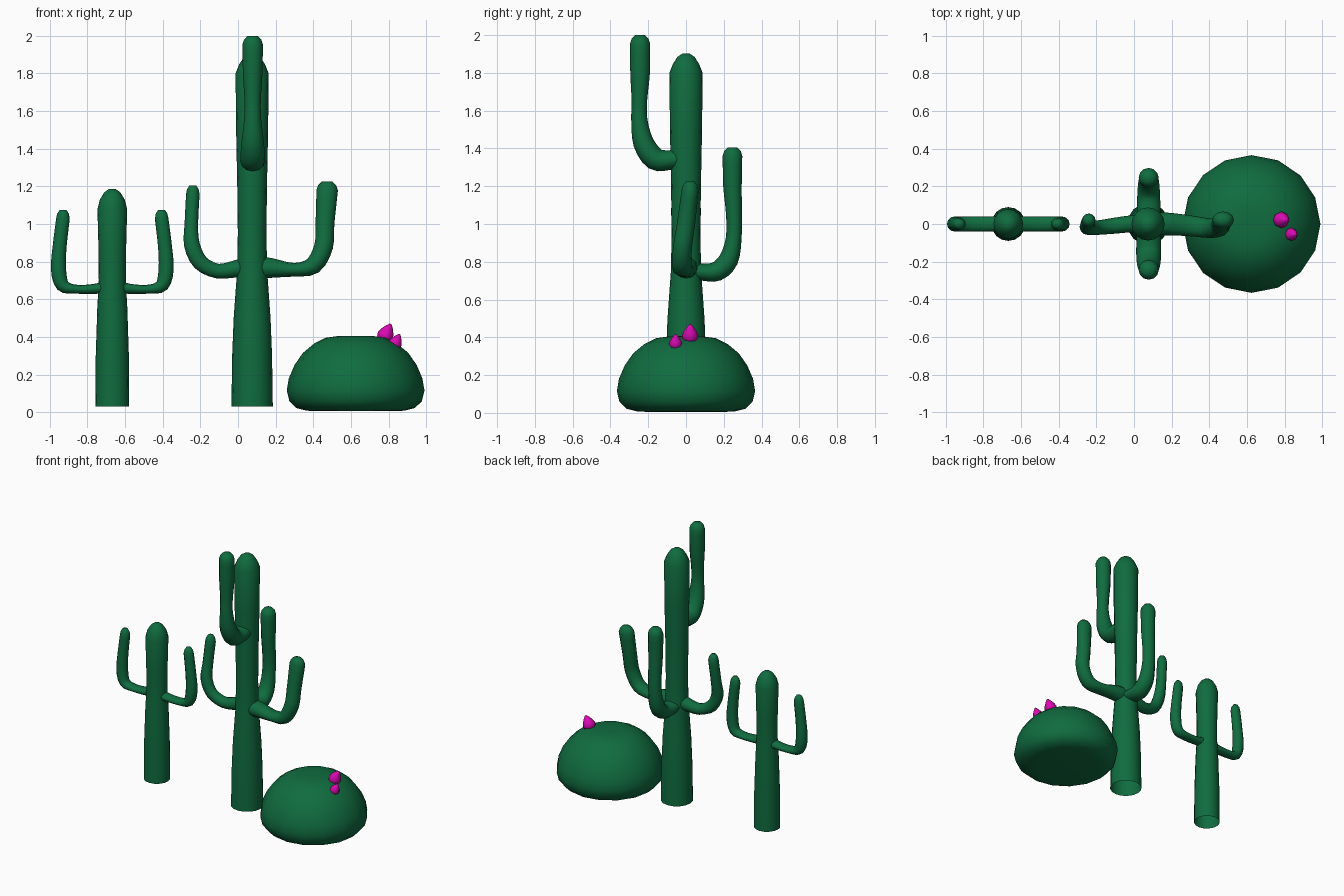
import bpy, bmesh, math
from mathutils import Vector


def material(name, rgb):
    m = bpy.data.materials.new(name)
    m.diffuse_color = (*rgb, 1)
    return m


GREEN = material("green", (0.005, 0.15, 0.05))
PINK = material("pink", (0.7, 0.003, 0.45))


def skin(name, rings, mat, cap_start=False):
    """Join rings of points into a surface with a closed end."""
    bm = bmesh.new()
    loops = [[bm.verts.new(p) for p in ring] for ring in rings]
    n = len(loops[0])
    for a, b in zip(loops, loops[1:]):
        for i in range(n):
            j = (i + 1) % n
            bm.faces.new((a[i], a[j], b[j], b[i]))
    bm.faces.new(loops[-1])
    if cap_start:
        bm.faces.new(loops[0][::-1])
    bmesh.ops.recalc_face_normals(bm, faces=bm.faces)
    for f in bm.faces:
        f.smooth = True
    me = bpy.data.meshes.new(name)
    bm.to_mesh(me)
    bm.free()
    me.materials.append(mat)
    ob = bpy.data.objects.new(name, me)
    bpy.context.collection.objects.link(ob)
    return ob


def lathe(name, center, profile, mat, sides=16, cap_start=False):
    cx, cy = center
    rings = [[(cx + r * math.cos(math.tau * i / sides),
               cy + r * math.sin(math.tau * i / sides), z)
              for i in range(sides)] for r, z in profile]
    return skin(name, rings, mat, cap_start)


def smooth_path(pts, steps=3):
    """Catmull-Rom through points holding x, y, z, width radius, depth radius."""
    out = []
    for k in range(len(pts) - 1):
        p0, p1, p2 = pts[max(k - 1, 0)], pts[k], pts[k + 1]
        p3 = pts[min(k + 2, len(pts) - 1)]
        for s in range(steps):
            t = s / steps
            out.append([0.5 * (2 * b + (c - a) * t + (2 * a - 5 * b + 4 * c - d) * t * t
                               + (3 * b - a - 3 * c + d) * t ** 3)
                        for a, b, c, d in zip(p0, p1, p2, p3)])
    return out + [list(pts[-1])]


def arm(name, pts, side, sides=12):
    path = smooth_path(pts)
    # rounded tip
    x, y, z, w, d = path[-1]
    for k, h in ((0.85, 0.025), (0.5, 0.045)):
        path.append([x, y, z + h, w * k, d * k])
    rings = []
    for k, p in enumerate(path):
        c = Vector(p[:3])
        t = (Vector(path[min(k + 1, len(path) - 1)][:3])
             - Vector(path[max(k - 1, 0)][:3])).normalized()
        s = Vector(side)
        s = (s - t * s.dot(t)).normalized()
        n = t.cross(s)
        rings.append([c + s * p[3] * math.cos(math.tau * i / sides)
                      + n * p[4] * math.sin(math.tau * i / sides) for i in range(sides)])
    return skin(name, rings, GREEN)


# Tall cactus
lathe("tall_trunk", (0.075, 0), [
    (0.11, 0.03), (0.106, 0.3), (0.098, 0.5), (0.08, 0.75), (0.076, 0.95), (0.079, 1.2),
    (0.085, 1.5), (0.088, 1.8), (0.068, 1.85), (0.045, 1.885), (0.02, 1.902)], GREEN)
arm("tall_left_arm", [
    (0.06, 0, 0.775, 0.05, 0.055), (-0.02, 0, 0.76, 0.045, 0.045),
    (-0.11, -0.01, 0.75, 0.042, 0.039), (-0.2, -0.02, 0.795, 0.038, 0.042),
    (-0.245, -0.02, 0.89, 0.038, 0.042), (-0.248, 0, 1.0, 0.037, 0.036),
    (-0.24, 0.02, 1.16, 0.036, 0.036)], (0, 1, 0))
arm("tall_right_arm", [
    (0.08, 0, 0.77, 0.06, 0.065), (0.18, 0, 0.766, 0.06, 0.052),
    (0.3, -0.01, 0.757, 0.055, 0.036), (0.4, -0.022, 0.78, 0.052, 0.047),
    (0.455, -0.018, 0.88, 0.05, 0.05), (0.462, 0, 1.0, 0.048, 0.05),
    (0.474, 0.022, 1.18, 0.045, 0.057)], (0, 1, 0))
arm("tall_front_arm", [
    (0.078, -0.02, 1.35, 0.06, 0.05), (0.078, -0.09, 1.338, 0.065, 0.052),
    (0.078, -0.165, 1.345, 0.066, 0.06), (0.078, -0.225, 1.43, 0.06, 0.055),
    (0.078, -0.247, 1.55, 0.046, 0.043), (0.078, -0.247, 1.65, 0.043, 0.041),
    (0.078, -0.243, 1.8, 0.052, 0.052), (0.078, -0.243, 1.955, 0.054, 0.053)], (1, 0, 0))
arm("tall_back_arm", [
    (0.078, 0.02, 0.755, 0.06, 0.045), (0.078, 0.09, 0.745, 0.062, 0.045),
    (0.078, 0.165, 0.75, 0.06, 0.052), (0.078, 0.225, 0.81, 0.055, 0.052),
    (0.078, 0.252, 0.92, 0.048, 0.042), (0.078, 0.254, 1.05, 0.047, 0.042),
    (0.078, 0.246, 1.2, 0.05, 0.049), (0.078, 0.246, 1.36, 0.053, 0.052)], (1, 0, 0))

# Small cactus with mirrored arms
SX = -0.668
lathe("small_trunk", (SX, 0), [
    (0.09, 0.03), (0.088, 0.3), (0.08, 0.55), (0.072, 0.7), (0.073, 0.85), (0.079, 1.08),
    (0.066, 1.13), (0.043, 1.168), (0.018, 1.186)], GREEN)
for name, m in (("small_left_arm", -1), ("small_right_arm", 1)):
    arm(name, [(SX + m * dx, 0, z, w, d) for dx, z, w, d in (
        (0.03, 0.665, 0.04, 0.035), (0.1, 0.655, 0.04, 0.026), (0.2, 0.654, 0.04, 0.024),
        (0.265, 0.675, 0.04, 0.036), (0.286, 0.76, 0.04, 0.04),
        (0.28, 0.88, 0.036, 0.037), (0.262, 1.03, 0.032, 0.036))], (0, 1, 0))

# Round cactus
lathe("round_cactus", (0.625, 0), [
    (0.2, 0.005), (0.26, 0.008), (0.315, 0.022), (0.352, 0.058), (0.366, 0.115),
    (0.355, 0.18), (0.325, 0.25), (0.28, 0.315), (0.22, 0.365), (0.16, 0.395),
    (0.09, 0.405), (0.03, 0.406)], GREEN, cap_start=True)

# Flower buds leaning outwards
for name, loc, r in (("large_bud", (0.782, 0.022, 0.405), 0.044),
                     ("small_bud", (0.835, -0.055, 0.364), 0.035)):
    bud = lathe(name, (0, 0), [(r * a, r * b) for a, b in (
        (0.5, -0.8), (0.9, -0.35), (1.0, 0.1), (0.8, 0.65), (0.45, 1.2), (0.12, 1.6))],
        PINK, 8, True)
    bud.location = loc
    bud.rotation_euler = (0, math.radians(25), 0)
